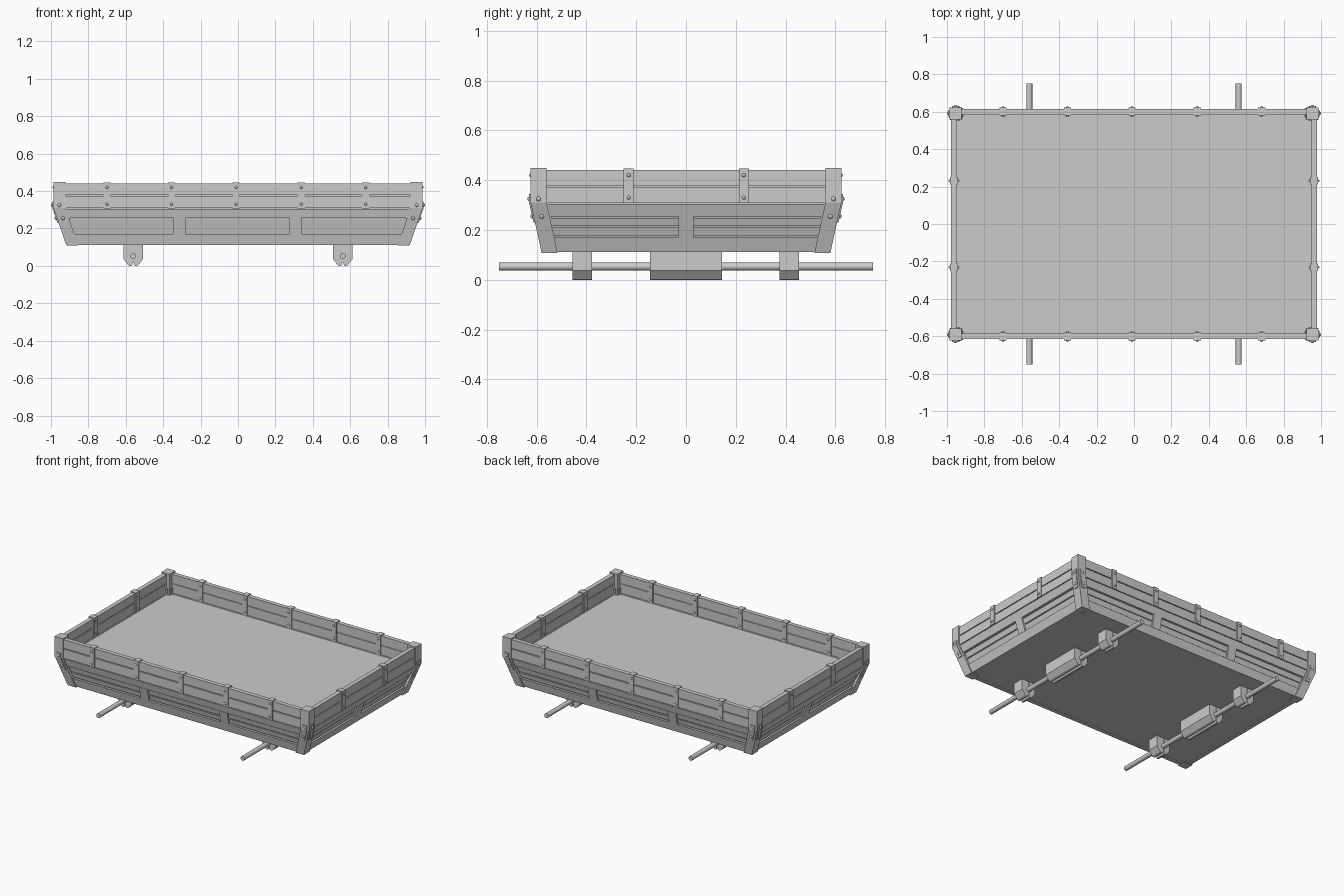
import bpy, bmesh
from math import pi
from mathutils import Matrix, Vector

if "Cube" in bpy.data.objects:
    bpy.data.objects.remove(bpy.data.objects["Cube"])

KINK, BASE = 0.31, 0.11


def mesh_object(name, bm):
    bmesh.ops.recalc_face_normals(bm, faces=bm.faces)
    me = bpy.data.meshes.new(name)
    bm.to_mesh(me)
    bm.free()
    ob = bpy.data.objects.new(name, me)
    bpy.context.collection.objects.link(ob)
    return ob


def inset(z):
    # How far the sloped lower walls have moved inwards at height z
    t = max(0, (KINK - z) / (KINK - BASE))
    return 0.069 * t, 0.044 * t


def loft(bm, rings, closed=False):
    # Skin a list of equal rings, capped or joined end to end
    vs = [[bm.verts.new(p) for p in r] for r in rings]
    n = len(vs[0])
    pairs = list(zip(vs, vs[1:])) + ([(vs[-1], vs[0])] if closed else [])
    for a, b in pairs:
        for i in range(n):
            bm.faces.new((a[i], a[(i + 1) % n], b[(i + 1) % n], b[i]))
    if not closed:
        bm.faces.new(vs[0])
        bm.faces.new(vs[-1])


def rect(cx, cy, hx, hy, z):
    return [(cx - hx, cy - hy, z), (cx + hx, cy - hy, z),
            (cx + hx, cy + hy, z), (cx - hx, cy + hy, z)]


def wall_ring(z, back):
    ix, iy = inset(z)
    return rect(0, 0, 0.978 - ix - back, 0.616 - iy - back, z)


def board_frame(name, z0, z1, back=0.0, thick=0.03):
    bm = bmesh.new()
    loft(bm, [wall_ring(z0, back), wall_ring(z1, back),
              wall_ring(z1, back + thick), wall_ring(z0, back + thick)], True)
    mesh_object(name, bm)


def box(bm, c, s):
    bmesh.ops.create_cube(bm, size=1, matrix=Matrix.Translation(c) @ Matrix.Diagonal((*s, 1)))


def bolt(bm, c, r=0.011):
    bmesh.ops.create_icosphere(bm, subdivisions=2, radius=r, matrix=Matrix.Translation(c))


# Upper and lower plank courses around the box
board_frame("top_board", 0.379, 0.44)
board_frame("second_board", 0.31, 0.373)
board_frame("wall_core", 0.30, 0.434, 0.008, 0.014)
board_frame("upper_sloped_board", 0.255, 0.305)
board_frame("recessed_board_a", 0.215, 0.249, 0.009)
board_frame("recessed_board_b", 0.176, 0.209, 0.009)
board_frame("bottom_board", 0.112, 0.17)

# Solid bed: floor on top, flat underside
bm = bmesh.new()
loft(bm, [wall_ring(0.113, 0.016), wall_ring(0.302, 0.016)])
mesh_object("cargo_bed", bm)

# Corner posts, bent brackets and bracket bolts
PH = 0.032
posts, brackets, bolts = bmesh.new(), bmesh.new(), bmesh.new()
for sx in (-1, 1):
    for sy in (-1, 1):
        def centre(z):
            ix, iy = inset(z)
            return sx * (0.955 - ix), sy * (0.592 - iy)
        loft(posts, [rect(*centre(z), PH, PH, z) for z in (0.108, KINK, 0.449)])
        levels = (0.23, KINK, 0.345)
        loft(brackets, [rect(*centre(z), PH + 0.006, 0.018, z) for z in levels])
        loft(brackets, [rect(*centre(z), 0.018, PH + 0.006, z) for z in levels])
        for z in (0.255, 0.325):
            x, y = centre(z)
            bolt(bolts, (x + sx * (PH + 0.003), y, z), 0.010)
            bolt(bolts, (x, y + sy * (PH + 0.003), z), 0.010)
mesh_object("corner_posts", posts)
mesh_object("corner_brackets", brackets)

# Straps clamped over the rim, bolted inside and outside
straps = bmesh.new()
for s in (-1, 1):
    for x in (-0.70, -0.355, -0.01, 0.338, 0.683):
        box(straps, (x, s * 0.601, 0.377), (0.038, 0.044, 0.138))
        for z in (0.33, 0.42):
            for y in (0.579, 0.622):
                bolt(bolts, (x, s * y, z), 0.008)
    for y in (-0.23, 0.232):
        box(straps, (s * 0.963, y, 0.377), (0.044, 0.04, 0.138))
        for z in (0.33, 0.42):
            for x in (0.941, 0.984):
                bolt(bolts, (s * x, y, z), 0.008)
mesh_object("rim_straps", straps)
bolt_ob = mesh_object("bolts", bolts)
bolt_ob.data.polygons.foreach_set("use_smooth", [True] * len(bolt_ob.data.polygons))

# Cleats bridging the recessed planks
cleats = bmesh.new()
for s in (-1, 1):
    def cleat(cx, cy, hx, hy, ax, ay):
        rings = []
        for z in (0.168, 0.257):
            ix, iy = inset(z)
            rings.append(rect(cx - s * ix * ax, cy - s * iy * ay, hx, hy, z))
        loft(cleats, rings)
    for x in (-0.312, 0.308):
        cleat(x, s * 0.606, 0.032, 0.012, 0, 1)
    cleat(s * 0.968, 0, 0.012, 0.031, 1, 0)
mesh_object("side_cleats", cleats)

# Axles with split, chamfered bearing blocks
HALF = [(0.004, 0.116), (0.053, 0.116), (0.053, 0.038), (0.027, 0.004), (0.018, 0.0), (0.010, 0.0), (0.004, 0.010)]
for label, ax in (("left", -0.56), ("right", 0.56)):
    bm = bmesh.new()
    bmesh.ops.create_cone(bm, cap_ends=True, segments=16, radius1=0.016, radius2=0.016, depth=1.5,
                          matrix=Matrix.Translation((ax, 0, 0.053)) @ Matrix.Rotation(pi / 2, 4, 'X'))
    axle = mesh_object(label + "_axle", bm)
    axle.data.polygons.foreach_set("use_smooth", [len(p.vertices) == 4 for p in axle.data.polygons])
    bm = bmesh.new()
    for y0, y1 in ((-0.455, -0.377), (-0.144, 0.144), (0.375, 0.453)):
        for s in (-1, 1):
            loft(bm, [[(ax + s * x, y, z) for x, z in HALF] for y in (y0, y1)])
        box(bm, (ax, (y0 + y1) / 2, 0.065), (0.01, y1 - y0 - 0.01, 0.1))
    mesh_object(label + "_bearing_blocks", bm)
